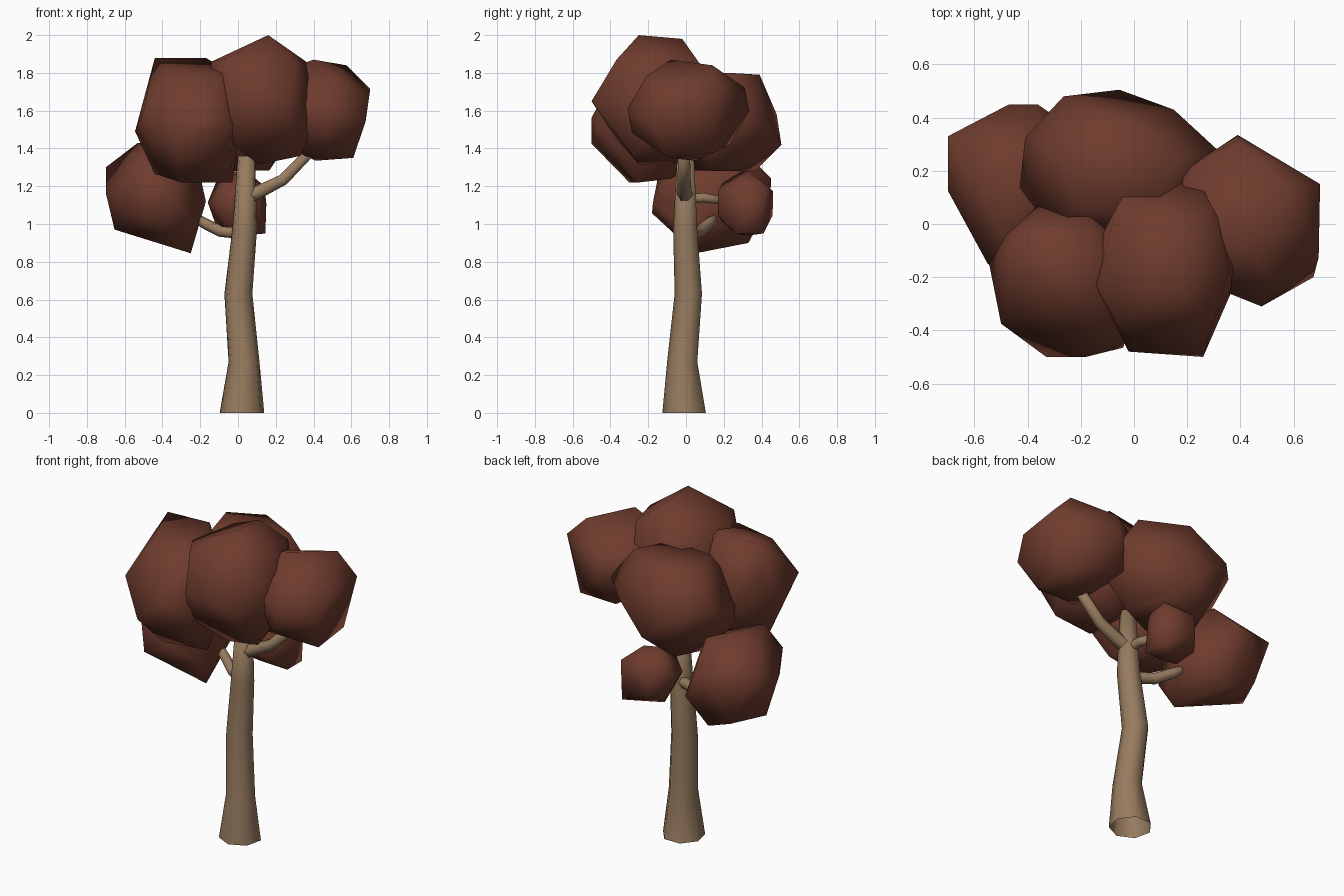
import bpy, bmesh, math
from mathutils import Vector, Matrix

if "Cube" in bpy.data.objects:
    bpy.data.objects.remove(bpy.data.objects["Cube"])


def material(name, rgb):
    m = bpy.data.materials.new(name)
    m.diffuse_color = (*rgb, 1)
    m.use_nodes = True
    m.node_tree.nodes["Principled BSDF"].inputs["Base Color"].default_value = m.diffuse_color
    return m


BARK = material("bark", (0.31, 0.2, 0.115))
LEAF = material("leaves", (0.16, 0.045, 0.027))


def finish(name, bm, mat):
    bmesh.ops.recalc_face_normals(bm, faces=bm.faces[:])
    for f in bm.faces:
        f.smooth = True
    me = bpy.data.meshes.new(name)
    bm.to_mesh(me)
    bm.free()
    me.materials.append(mat)
    ob = bpy.data.objects.new(name, me)
    bpy.context.collection.objects.link(ob)
    return ob


def tube(name, path, sides, level=False):
    """Tapered faceted tube along (x, y, z, radius) points, open at its start."""
    bm = bmesh.new()
    pts = [Vector(p[:3]) for p in path]
    rings = []
    for i, p in enumerate(pts):
        d = pts[min(i + 1, len(pts) - 1)] - pts[max(i - 1, 0)]
        d = Vector((0, 0, 1)) if level else d.normalized()
        u = (Vector((0, -1, 0)) if level else d.cross((0, 0, 1))).normalized()
        v = d.cross(u)
        r = path[i][3]
        rings.append([bm.verts.new(p + r * (math.cos(a) * u + math.sin(a) * v))
                      for a in (2 * math.pi * k / sides for k in range(sides))])
    for a, b in zip(rings, rings[1:]):
        for k in range(sides):
            j = (k + 1) % sides
            bm.faces.new((a[k], a[j], b[j], b[k]))
    bm.faces.new(rings[-1])
    return finish(name, bm, BARK)


def frame(n, t):
    """Rotation whose z is n and whose x leans towards t."""
    z = Vector(n).normalized()
    t = Vector(t)
    x = (t - z * t.dot(z)).normalized()
    return Matrix((x, z.cross(x), z)).transposed()


def clump(name, lo, hi, n, t, corners):
    """Dodecahedron facing n with a corner towards t, fitted to a box,
    then its nearest corners are pulled onto the given points."""
    ico = bmesh.new()
    bmesh.ops.create_icosphere(ico, subdivisions=1, radius=1)
    ico.verts.ensure_lookup_table()
    pole = ico.verts[0]
    rot = frame(n, t) @ frame(pole.co, pole.link_faces[0].calc_center_median()).transposed()
    pts = [rot @ f.calc_center_median() for f in ico.faces]
    ico.free()
    for k in range(3):
        a, b = min(p[k] for p in pts), max(p[k] for p in pts)
        for p in pts:
            p[k] = lo[k] + (p[k] - a) / (b - a) * (hi[k] - lo[k])
    free = list(pts)
    for c in map(Vector, corners):
        p = min(free, key=lambda q: (q - c).length)
        free = [q for q in free if q is not p]
        p[:] = c
    bm = bmesh.new()
    for p in pts:
        bm.verts.new(p)
    bmesh.ops.convex_hull(bm, input=bm.verts[:])
    bmesh.ops.delete(bm, geom=[v for v in bm.verts if not v.link_faces], context='VERTS')
    bmesh.ops.dissolve_limit(bm, angle_limit=0.05, verts=bm.verts[:], edges=bm.edges[:])
    return finish(name, bm, LEAF)


# Trunk
tube("trunk", [(0.021, -0.004, 0, 0.121), (0.032, -0.016, 0.27, 0.084), (0.002, 0.016, 0.63, 0.076),
               (0.035, -0.001, 0.97, 0.067), (0.045, 0, 1.36, 0.047)], 7, level=True)

# Branches
tube("right_branch", [(0.04, 0, 1.14, 0.042), (0.11, -0.01, 1.17, 0.04),
                      (0.24, -0.01, 1.235, 0.035), (0.40, -0.01, 1.40, 0.03)], 6)
tube("left_branch", [(0.02, 0.02, 0.95, 0.034), (-0.09, 0.07, 0.96, 0.032),
                     (-0.17, 0.12, 1.0, 0.03), (-0.24, 0.155, 1.04, 0.026)], 6)
tube("back_branch", [(0.04, 0.0, 1.13, 0.032), (0.035, 0.09, 1.14, 0.028),
                     (0.02, 0.21, 1.12, 0.024)], 6)

# Leaf clumps
clump("top_front_leaves", (-0.18, -0.5, 1.32), (0.41, 0.19, 2.0), (0, -0.85, 0.53), (0, 0, 1),
      [(0.16, -0.25, 2.0), (0.16, -0.02, 1.98), (0.36, -0.17, 1.86), (0.26, -0.5, 1.65),
       (-0.02, -0.48, 1.66), (-0.14, -0.24, 1.86), (0.33, -0.28, 1.36), (0.11, -0.25, 1.315)])
clump("front_left_leaves", (-0.55, -0.5, 1.21), (0.02, 0.08, 1.88), (-0.25, -0.89, 0.38), (-0.06, -0.08, -0.2),
      [(-0.36, -0.32, 1.79), (-0.09, -0.38, 1.79), (-0.04, -0.465, 1.525), (-0.33, -0.5, 1.425),
       (-0.5, -0.375, 1.6), (-0.44, -0.05, 1.88), (-0.17, -0.03, 1.88), (-0.545, -0.15, 1.49),
       (-0.44, -0.15, 1.265), (-0.3, -0.3, 1.22), (-0.03, -0.25, 1.22)])
clump("right_leaves", (0.13, -0.31, 1.335), (0.70, 0.335, 1.87), (0.97, 0, -0.2), (0.05, 0.11, 0.19),
      [(0.70, 0.15, 1.715), (0.675, -0.2, 1.54), (0.61, -0.095, 1.35), (0.61, 0.15, 1.38),
       (0.575, 0.14, 1.84), (0.40, -0.08, 1.87), (0.48, -0.31, 1.61), (0.39, 0.335, 1.6)])
clump("back_leaves", (-0.43, -0.1, 1.28), (0.32, 0.51, 1.80), (-0.46, 0.77, 0.44), (0, 0, -1),
      [(-0.08, 0.39, 1.79), (-0.265, 0.48, 1.58), (-0.055, 0.505, 1.42), (0.15, 0.43, 1.57),
       (0.05, 0.3, 1.32)])
clump("low_left_leaves", (-0.70, -0.18, 0.85), (-0.17, 0.45, 1.45), (-0.75, -0.22, 0.7), (-0.3, 0.1, 0.95),
      [(-0.53, 0.18, 1.43), (-0.70, 0.33, 1.3), (-0.70, 0.125, 1.165), (-0.595, 0.0, 1.03),
       (-0.25, 0.05, 0.845), (-0.55, -0.15, 1.24), (-0.47, 0.45, 1.2)])
clump("small_back_leaves", (-0.16, 0.17, 0.94), (0.15, 0.46, 1.28), (0.8, 0.3, 0.5), (0, 0, 1),
      [(0.145, 0.41, 0.95), (0.145, 0.27, 0.95), (0.14, 0.43, 1.2)])
